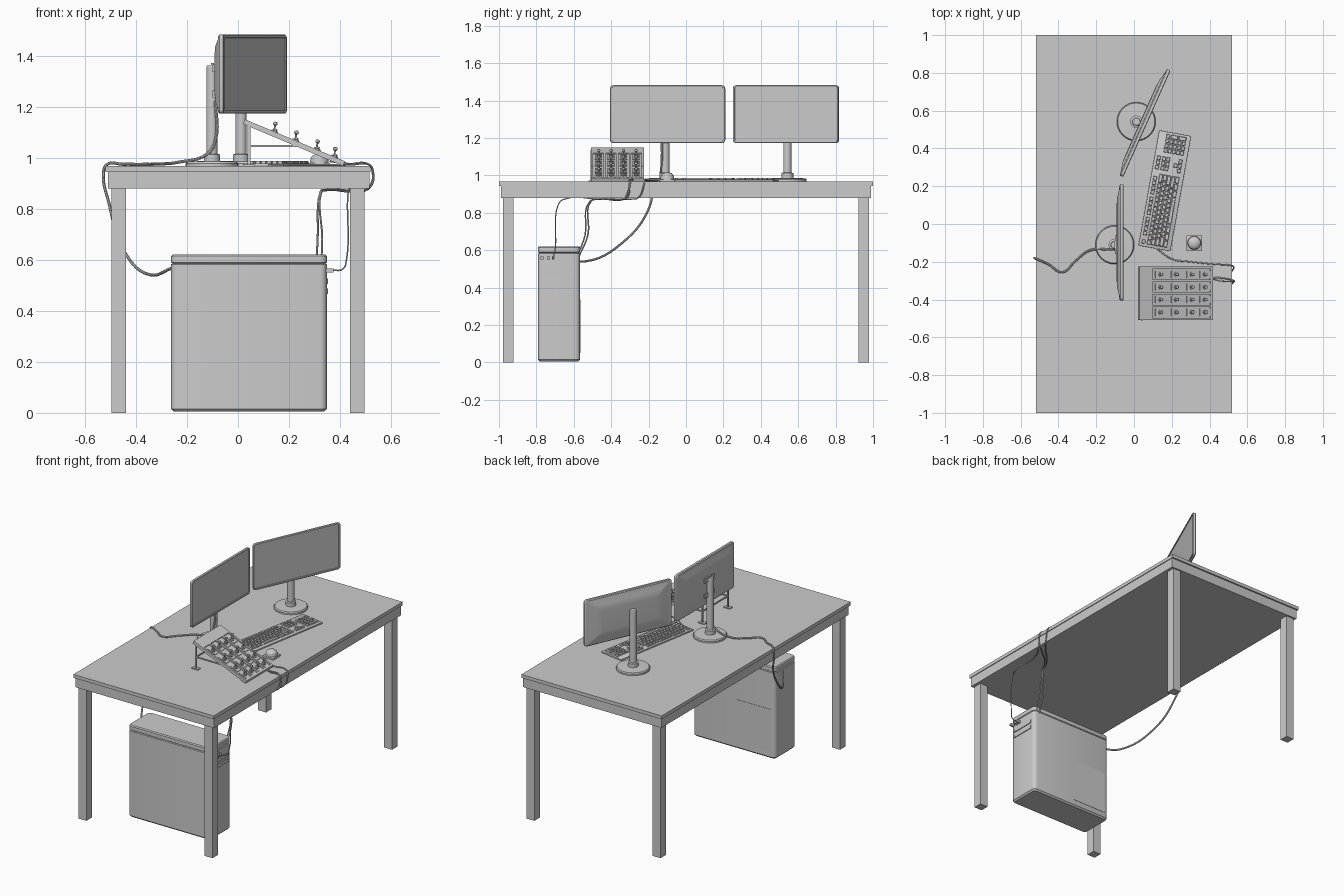
import bpy, bmesh, math
from mathutils import Matrix, Vector
T, R = Matrix.Translation, Matrix.Rotation
I = Matrix.Identity(4)


def finish(name, bm, m=I):
    bmesh.ops.recalc_face_normals(bm, faces=bm.faces)
    me = bpy.data.meshes.new(name)
    bm.to_mesh(me)
    bm.free()
    me.transform(m)
    ob = bpy.data.objects.new(name, me)
    bpy.context.collection.objects.link(ob)
    return ob


def add_box(bm, lo, hi, taper=1.0):
    lo, hi = Vector(lo), Vector(hi)
    c, s = (lo + hi) / 2, hi - lo
    vs = bmesh.ops.create_cube(bm, size=1)['verts']
    for v in vs:
        k = taper if v.co.z > 0 else 1
        v.co = Vector((v.co.x * s.x * k, v.co.y * s.y * k, v.co.z * s.z)) + c


def boxes(name, items, m=I, bevel=0, taper=1.0):
    bm = bmesh.new()
    for lo, hi in items:
        add_box(bm, lo, hi, taper)
    if bevel:
        bmesh.ops.bevel(bm, geom=bm.edges[:], offset=bevel, segments=2, affect='EDGES', profile=0.5)
    return finish(name, bm, m)


def lathe(name, prof, m=I, n=32):
    """Revolve (radius, height) pairs about local z."""
    bm = bmesh.new()
    rings = [[bm.verts.new((r * math.cos(2 * math.pi * i / n), r * math.sin(2 * math.pi * i / n), z))
              for i in range(n)] for r, z in prof]
    skin(bm, rings)
    return finish(name, bm, m)


def skin(bm, rings):
    n = len(rings[0])
    for a, b in zip(rings, rings[1:]):
        for i in range(n):
            bm.faces.new((a[i], a[(i + 1) % n], b[(i + 1) % n], b[i]))
    bm.faces.new(rings[0][::-1])
    bm.faces.new(rings[-1])


def loft(name, sections, m=I):
    """Stack rounded rectangles (height, half width, half depth, corner radius)."""
    bm, rings = bmesh.new(), []
    for z, a, b, r in sections:
        ring = []
        for k, (sx, sy) in enumerate(((1, 1), (-1, 1), (-1, -1), (1, -1))):
            for j in range(5):
                t = (k + j / 4) * math.pi / 2
                ring.append(bm.verts.new((sx * (a - r) + r * math.cos(t), sy * (b - r) + r * math.sin(t), z)))
        rings.append(ring)
    skin(bm, rings)
    return finish(name, bm, m)


def cable(name, pts, r):
    cu = bpy.data.curves.new(name, 'CURVE')
    cu.dimensions, cu.bevel_depth, cu.bevel_resolution, cu.use_fill_caps = '3D', r, 2, True
    cu.resolution_u = 6
    sp = cu.splines.new('BEZIER')
    sp.bezier_points.add(len(pts) - 1)
    for p, co in zip(sp.bezier_points, pts):
        p.co = co
        p.handle_left_type = p.handle_right_type = 'AUTO'
    ob = bpy.data.objects.new(name, cu)
    bpy.context.collection.objects.link(ob)


# Desk
TOP = 0.967
boxes('desk_top', [((-0.52, -1, 0.944), (0.52, 1, TOP))])
boxes('desk_apron', [((-0.51, -0.99, 0.88), (0.515, 0.99, 0.946))])
for sx in (-1, 1):
    for sy in (-1, 1):
        cx, cy = sx * 0.467, sy * 0.95
        boxes('desk_leg', [((cx - 0.029, cy - 0.029, 0), (cx + 0.029, cy + 0.029, 0.885))])

# Computer tower with rounded corners and a seam below the lid
loft('computer_tower', [(0.005, 0.295, 0.102, 0.015), (0.015, 0.305, 0.112, 0.025), (0.582, 0.305, 0.112, 0.025),
                        (0.586, 0.300, 0.107, 0.02), (0.59, 0.305, 0.112, 0.025), (0.615, 0.305, 0.112, 0.025),
                        (0.621, 0.299, 0.106, 0.02)], T((0.043, -0.679, 0)))
yf = -0.567
boxes('tower_side_panel', [((-0.23, yf - 0.01, 0.05), (0.02, yf + 0.002, 0.335))])
boxes('tower_drive_slots', [((0.34, -0.76, z), (0.353, -0.6, z + 0.022)) for z in (0.465, 0.505)])
boxes('tower_plugs', [((0.345, y - 0.007, 0.55), (0.375, y + 0.007, 0.566)) for y in (-0.77, -0.735, -0.71)])

# Monitors: local x runs along the screen, local z towards the viewer
AX = Matrix(((0, 0, 1, 0), (1, 0, 0, 0), (0, 1, 0, 0), (0, 0, 0, 1)))
for label, loc, ang, pole in (('left', (-0.066, -0.098, 1.327), 0, (-0.102, -0.11)),
                              ('right', (0.058, 0.535, 1.327), -24, (0.012, 0.542))):
    m = T(loc) @ R(math.radians(ang), 4, 'Z') @ AX
    loft(label + '_monitor', [(-0.026, 0.2, 0.075, 0.01), (-0.023, 0.24, 0.11, 0.012), (-0.013, 0.28, 0.135, 0.014),
                              (-0.011, 0.302, 0.15, 0.016), (-0.006, 0.308, 0.155, 0.018),
                              (0.008, 0.308, 0.155, 0.018), (0.011, 0.305, 0.152, 0.016),
                              (0.011, 0.296, 0.143, 0.005), (0.007, 0.295, 0.142, 0.004)], m)
    lathe(label + '_monitor_stand', [(0.103, 0), (0.103, 0.01), (0.098, 0.017), (0.032, 0.02), (0.032, 0.045),
                                     (0.022, 0.048), (0.022, 0.388), (0.019, 0.393)], T((*pole, TOP)))
boxes('monitor_bracket', [((-0.1, -0.16, 1.235), (-0.088, -0.06, 1.265)), ((-0.1, -0.16, 1.335), (-0.088, -0.06, 1.365)),
                          ((-0.105, -0.125, 1.225), (-0.094, -0.095, 1.37))])

# Keyboard, turned slightly; local y runs along it, function row at low x
KM = T((0.163, 0.176, TOP)) @ R(math.radians(-10.2), 4, 'Z')
boxes('keyboard_base', [((-0.086, -0.31, 0), (0.086, 0.31, 0.01))], KM, 0.003)
keys = []


def key(u, v, w=1, h=1, p=0.0255):
    keys.append(((u, v, 0.009), (u + 0.019 * h + 0.003 * (h - 1), v + p * w - 0.004, 0.019)))


for i, v in enumerate((-0.295, -0.25, -0.225, -0.2, -0.175, -0.14, -0.115, -0.09, -0.065, -0.03, -0.005, 0.02, 0.045)):
    key(-0.072, v)
for r, (first, n, last) in enumerate(((1, 12, 2), (1.5, 12, 1.5), (1.75, 11, 2.25), (2.25, 10, 2.75))):
    u, v = -0.043 + 0.022 * r, -0.295
    for w in [first] + [1] * n + [last]:
        key(u, v, w)
        v += 0.0255 * w
v = -0.295
for w in (1.5, 1.5, 1.5, 6, 1.5, 1.5, 1.5):
    key(0.045, v, w)
    v += 0.0255 * w
for c in range(3):
    for u in (-0.072, -0.043, -0.021):
        key(u, 0.105 + 0.0255 * c)
    key(0.045, 0.105 + 0.0255 * c)
key(0.023, 0.1305)
for c in range(4):
    for r in range(5 if c < 3 else 1):
        key(-0.043 + 0.022 * r, 0.2 + 0.0255 * c)
key(-0.021, 0.2765, 1, 2)
key(0.023, 0.2765, 1, 2)
boxes('keyboard_keys', keys, KM, taper=0.82)

# Trackball beside the keyboard
boxes('trackball_base', [((0.278, -0.14, TOP - 0.001), (0.36, -0.06, TOP + 0.012))], bevel=0.003)
lathe('trackball_ball', [(0.036, 0.01), (0.036, 0.022), (0.033, 0.034), (0.024, 0.043), (0.012, 0.047), (0.003, 0.048)],
      T((0.319, -0.1, TOP)))

# Sloping switch panel: tray, rails and four columns of toggle switches
PM = T((0.028, -0.367, 1.15)) @ R(math.radians(22.8), 4, 'Y')
boxes('switch_panel_tray', [((0, -0.142, -0.02), (0.424, 0.142, -0.008))], PM)
rails = [((0.07, y - 0.006, -0.01), (0.424, y + 0.006, 0)) for y in (-0.136, -0.067, 0, 0.067, 0.136)]
rails += [((0, -0.142, -0.01), (0.075, 0.142, 0)), ((0.41, -0.142, -0.01), (0.424, 0.142, 0))]
boxes('switch_panel_frame', rails, PM)
for y in (-0.1, -0.033, 0.033, 0.1):
    for x in (0.125, 0.215, 0.305, 0.38):
        sm = PM @ T((x, y, -0.008))
        boxes('switch_plate', [((-0.03, -0.019, 0), (0.03, 0.019, 0.005))], sm)
        lathe('switch_nut', [(0.014, 0.004), (0.014, 0.012), (0.008, 0.013), (0.008, 0.02)], sm, 6)
        lathe('switch_lever', [(0.003, 0.015), (0.004, 0.032), (0.008, 0.035), (0.009, 0.04), (0.007, 0.045), (0.002, 0.047)],
              sm @ R(math.radians(-14), 4, 'Y'), 12)

# Support frame beneath the switch panel
frame = []
for y in (-0.505, -0.235):
    frame += [((0.038, y - 0.005, TOP), (0.048, y + 0.005, 1.135)),
              ((0.04, y - 0.004, 1.041), (0.27, y + 0.004, 1.049)),
              ((0.02, y - 0.015, TOP), (0.066, y + 0.015, TOP + 0.006))]
frame += [((0.039, -0.505, z), (0.047, -0.235, z + 0.008)) for z in (1.041, 1.11)]
boxes('switch_panel_support', frame)

# Cables
cable('monitor_cable', [(-0.088, -0.13, 1.22), (-0.088, -0.13, 1.07), (-0.12, -0.135, 1.015), (-0.235, -0.14, 0.982),
                        (-0.31, -0.195, 0.975), (-0.38, -0.255, 0.974), (-0.45, -0.215, 0.974), (-0.515, -0.185, 0.972),
                        (-0.527, -0.18, 0.94), (-0.505, -0.2, 0.82), (-0.45, -0.34, 0.64), (-0.34, -0.54, 0.54),
                        (-0.26, -0.65, 0.567)], 0.006)
cable('keyboard_cable', [(0.12, -0.13, 0.973), (0.2, -0.185, 0.972), (0.3, -0.2, 0.972), (0.42, -0.212, 0.972),
                         (0.515, -0.22, 0.972), (0.526, -0.225, 0.95), (0.518, -0.25, 0.885), (0.48, -0.3, 0.873),
                         (0.34, -0.46, 0.874), (0.323, -0.505, 0.865), (0.312, -0.525, 0.68), (0.306, -0.575, 0.56)], 0.004)
cable('switch_panel_cable', [(0.4, -0.29, 0.985), (0.44, -0.285, 0.974), (0.515, -0.295, 0.972), (0.528, -0.3, 0.95),
                             (0.522, -0.31, 0.89), (0.48, -0.34, 0.87), (0.345, -0.47, 0.872), (0.325, -0.515, 0.86),
                             (0.33, -0.54, 0.68), (0.325, -0.58, 0.57)], 0.004)
cable('trackball_cable', [(0.36, -0.27, 0.985), (0.45, -0.3, 0.973), (0.517, -0.305, 0.972), (0.529, -0.305, 0.94),
                          (0.51, -0.33, 0.88), (0.45, -0.45, 0.873), (0.435, -0.65, 0.873), (0.43, -0.68, 0.85),
                          (0.425, -0.7, 0.6), (0.41, -0.71, 0.563), (0.37, -0.715, 0.558)], 0.003)

# Convert cables to meshes and smooth rounded surfaces
bpy.ops.object.select_all(action='SELECT')
bpy.context.view_layer.objects.active = bpy.data.objects['monitor_cable']
bpy.ops.object.convert(target='MESH')
bpy.ops.object.select_all(action='SELECT')
bpy.ops.object.shade_smooth_by_angle(angle=math.radians(30))
